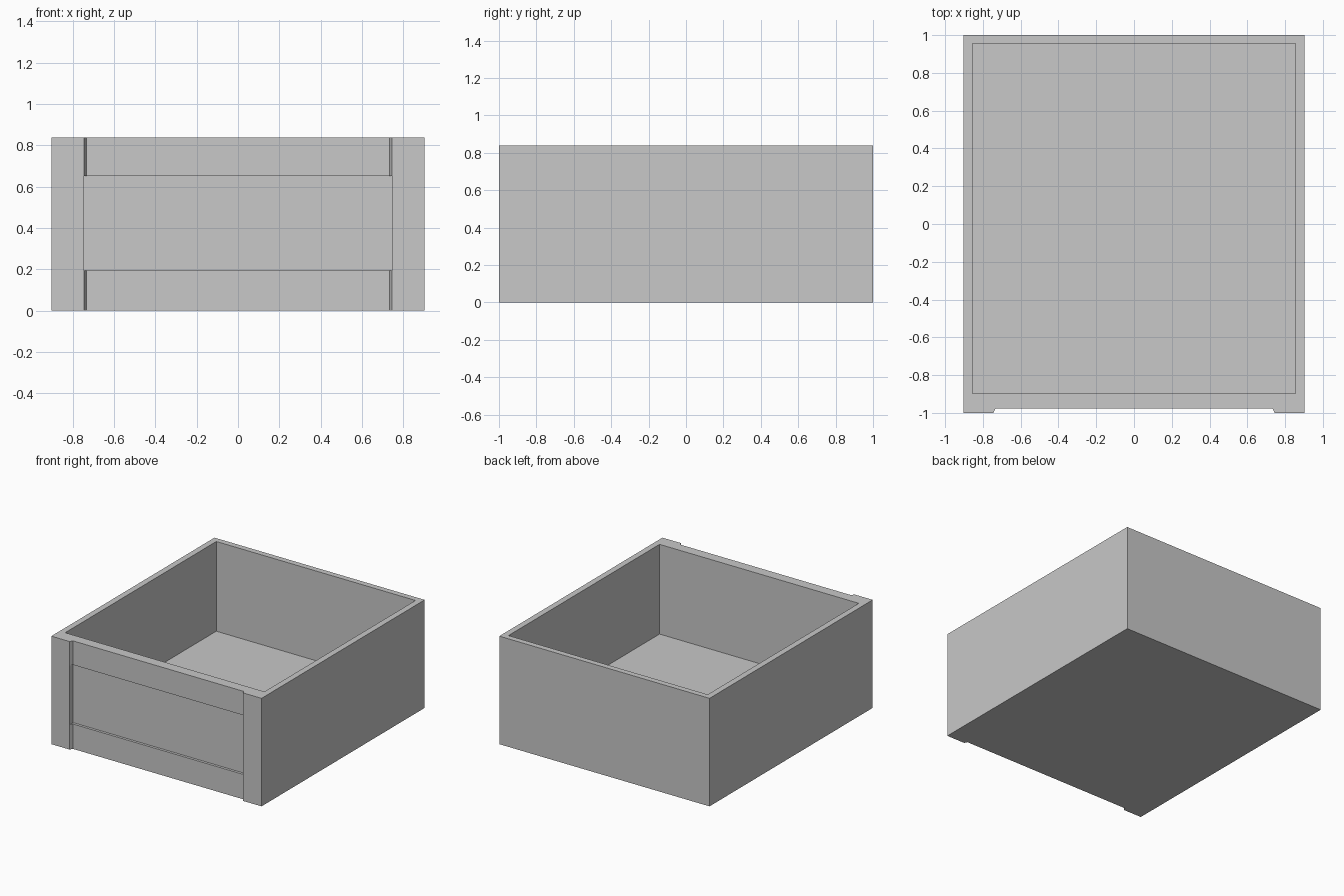
import bpy
import bmesh

if "Cube" in bpy.data.objects:
    bpy.data.objects.remove(bpy.data.objects["Cube"], do_unlink=True)

HALF_W, HALF_D, HEIGHT = 0.902, 1.0, 0.838
FLOOR = 0.142
OPENING = 0.744          # half width between the front stiles
RAIL_Y, PANEL_Y = -0.977, -0.957

grey = bpy.data.materials.new("plain grey")
grey.use_nodes = True
colour = (0.58, 0.58, 0.58, 1)
grey.diffuse_color = colour
grey.node_tree.nodes["Principled BSDF"].inputs["Base Color"].default_value = colour


def prism(name, outline, z0, z1):
    """Extrude an xy outline between two heights."""
    bm = bmesh.new()
    base = bm.faces.new([bm.verts.new((x, y, z0)) for x, y in outline])
    top = bmesh.ops.extrude_face_region(bm, geom=[base])["geom"]
    verts = [v for v in top if isinstance(v, bmesh.types.BMVert)]
    bmesh.ops.translate(bm, verts=verts, vec=(0, 0, z1 - z0))
    bmesh.ops.recalc_face_normals(bm, faces=bm.faces)
    mesh = bpy.data.meshes.new(name)
    bm.to_mesh(mesh)
    bm.free()
    mesh.materials.append(grey)
    obj = bpy.data.objects.new(name, mesh)
    bpy.context.collection.objects.link(obj)
    return obj


def rect(x, y0, y1):
    return [(-x, y0), (x, y0), (x, y1), (-x, y1)]


def carve(body, cutter):
    """Subtract a cutter, then discard it."""
    cutter.hide_render = True
    mod = body.modifiers.new("carve", 'BOOLEAN')
    mod.operation = 'DIFFERENCE'
    mod.solver = 'EXACT'
    mod.object = cutter
    bpy.ops.object.select_all(action='DESELECT')
    bpy.context.view_layer.objects.active = body
    body.select_set(True)
    bpy.ops.object.modifier_apply(modifier=mod.name)
    bpy.data.objects.remove(cutter, do_unlink=True)


# Solid drawer block
drawer = prism("drawer_box", rect(HALF_W, -HALF_D, HALF_D), 0, HEIGHT)

# Storage space, open at the top
carve(drawer, prism("cavity_cutter", rect(0.855, -0.897, 0.955), FLOOR, HEIGHT + 0.1))

# Front set back between the stiles, with sloped rail ends
setback = [(-OPENING, -1.1), (OPENING, -1.1), (OPENING, -HALF_D),
           (OPENING - 0.01, RAIL_Y), (0.01 - OPENING, RAIL_Y), (-OPENING, -HALF_D)]
carve(drawer, prism("rail_cutter", setback, -0.1, HEIGHT + 0.1))

# Deeper centre panel between the two rails
carve(drawer, prism("panel_cutter", rect(OPENING, -1.1, PANEL_Y), 0.193, 0.652))
